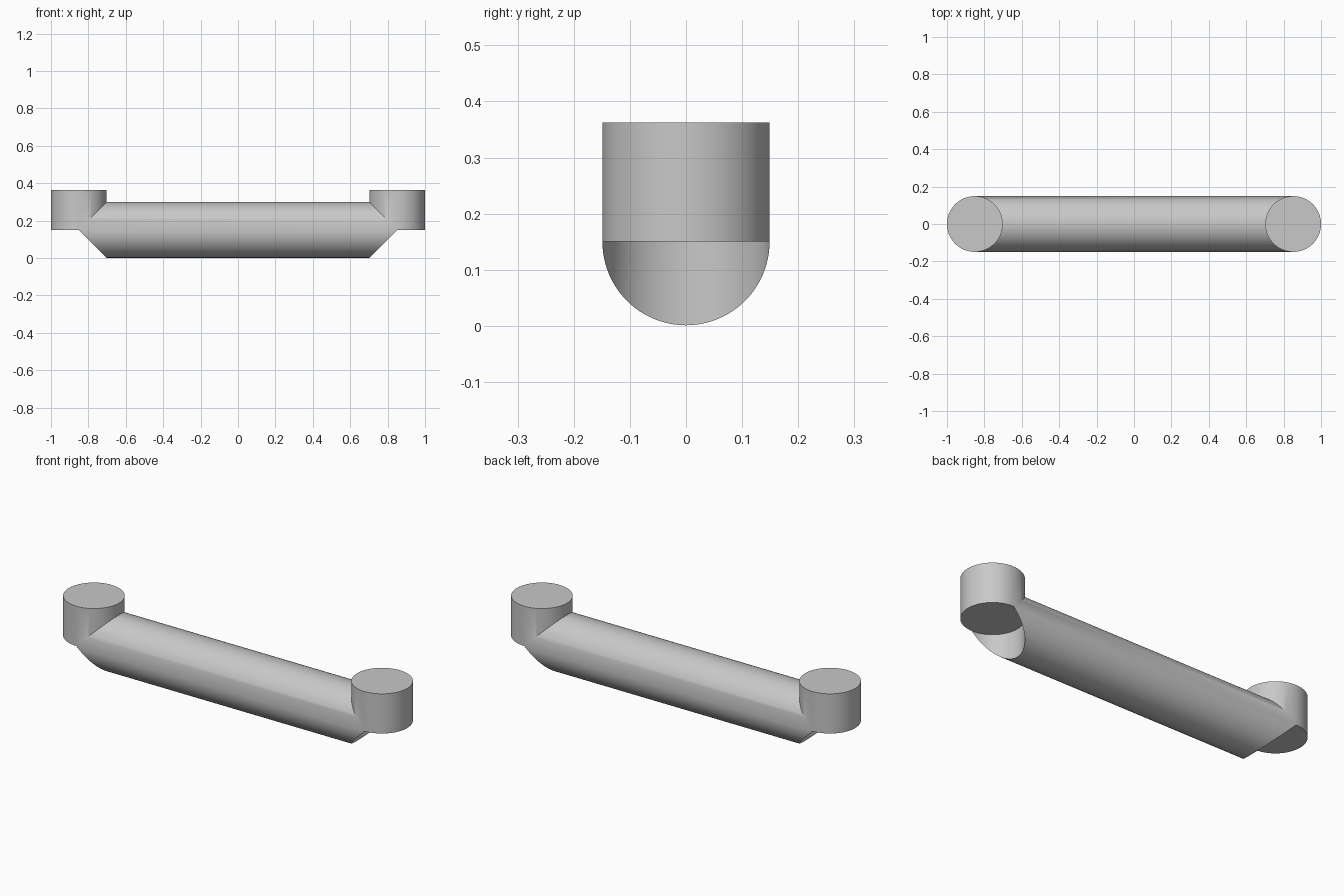
import bpy
import bmesh
from math import sin, cos, tau, radians

cube = bpy.data.objects.get("Cube")
if cube:
    bpy.data.objects.remove(cube, do_unlink=True)

RADIUS = 0.149           # shared by the bar and both posts
MID = 0.15               # bar axis height and underside of the posts
TOP = 0.362              # top of the posts
POST_X = 1 - RADIUS      # post axis
SIDES = 96

grey = bpy.data.materials.new("plain_grey")
grey.use_nodes = True
grey.diffuse_color = (0.58, 0.58, 0.58, 1)
grey.node_tree.nodes["Principled BSDF"].inputs["Base Color"].default_value = grey.diffuse_color

bm = bmesh.new()
angles = [tau * i / SIDES for i in range(SIDES)]


def add_ring(point):
    return [bm.verts.new(point(a)) for a in angles]


def bridge(lower, upper, keep=lambda a: True):
    for i, a in enumerate(angles):
        j = (i + 1) % SIDES
        if keep(a + tau / SIDES / 2):
            bm.faces.new((lower[i], lower[j], upper[j], upper[i]))


# Bar: its ends follow the curve where it meets the round posts
def bar_end(side):
    return add_ring(lambda a: (side * (POST_X - RADIUS * abs(sin(a))),
                               RADIUS * cos(a), MID + RADIUS * sin(a)))


bridge(bar_end(-1), bar_end(1))


# Posts: upright cylinders, with a concave wall under the inner half
def add_post(side):
    def ring(height):
        return add_ring(lambda a: (side * (POST_X - RADIUS * cos(a)),
                                   RADIUS * sin(a), height(max(cos(a), 0))))

    top = ring(lambda c: TOP)
    base = ring(lambda c: MID)
    bridge(ring(lambda c: MID + RADIUS * c), top)
    bridge(ring(lambda c: MID - RADIUS * c), base, lambda a: cos(a) > 0)
    bm.faces.new(top)
    bm.faces.new(base)


for side in (-1, 1):
    add_post(side)

# Weld the parts into one closed surface
bmesh.ops.remove_doubles(bm, verts=bm.verts, dist=0.0001)
bmesh.ops.delete(bm, geom=[v for v in bm.verts if not v.link_faces], context="VERTS")
bmesh.ops.recalc_face_normals(bm, faces=bm.faces)

mesh = bpy.data.meshes.new("handle_bar")
bm.to_mesh(mesh)
bm.free()
mesh.materials.append(grey)
handle = bpy.data.objects.new("handle_bar", mesh)
bpy.context.collection.objects.link(handle)

bpy.ops.object.select_all(action="DESELECT")
handle.select_set(True)
bpy.context.view_layer.objects.active = handle
bpy.ops.object.shade_smooth_by_angle(angle=radians(30))
